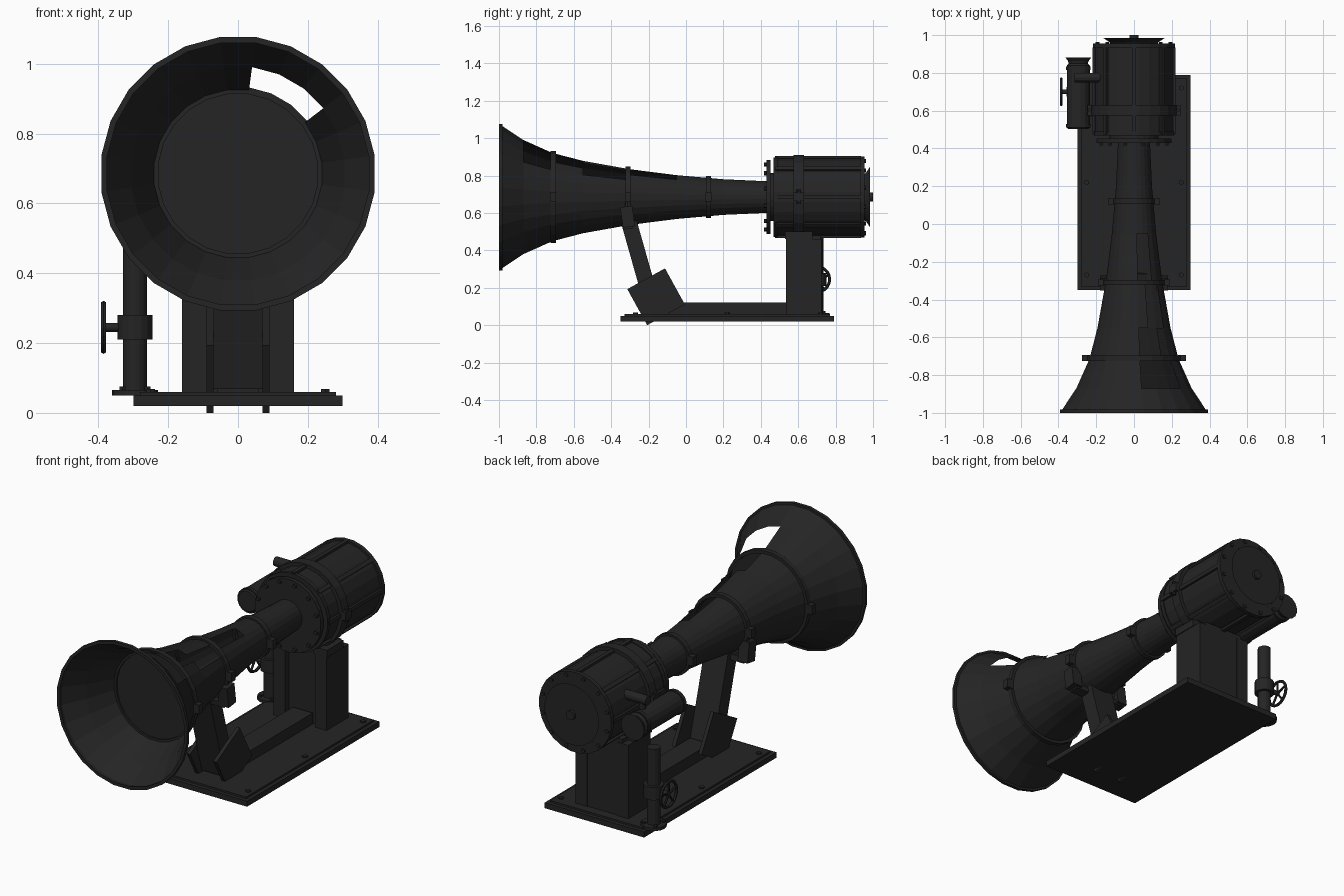
import bpy, bmesh, math
from mathutils import Vector, Matrix

if "Cube" in bpy.data.objects:
    bpy.data.objects.remove(bpy.data.objects["Cube"], do_unlink=True)

paint = bpy.data.materials.new("charcoal_paint")
paint.use_nodes = True
colour = (0.018, 0.018, 0.018, 1)
paint.diffuse_color = colour
paint.node_tree.nodes["Principled BSDF"].inputs["Base Color"].default_value = colour

AXIS_Z = 0.685          # height of the horn and motor axis
PIPE = (-0.295, 0.70)   # position of the valve pipe


def finish(bm, name, recalc=True):
    if recalc:
        bmesh.ops.recalc_face_normals(bm, faces=bm.faces)
    mesh = bpy.data.meshes.new(name)
    bm.to_mesh(mesh)
    bm.free()
    mesh.materials.append(paint)
    obj = bpy.data.objects.new(name, mesh)
    bpy.context.collection.objects.link(obj)
    return obj


def box(name, xs, ys, zs, tilt=0):
    """Box from ranges, tilted about x through its centre."""
    bm = bmesh.new()
    spans = (xs, ys, zs)
    size = [b - a for a, b in spans]
    centre = Vector([(a + b) / 2 for a, b in spans])
    m = Matrix.Translation(centre) @ Matrix.Rotation(math.radians(tilt), 4, 'X')
    bmesh.ops.create_cube(bm, size=1, matrix=m @ Matrix.Diagonal((*size, 1)))
    return finish(bm, name)


def rod(name, a, b, r, sides=12):
    a, b = Vector(a), Vector(b)
    d = b - a
    m = Matrix.Translation((a + b) / 2) @ d.to_track_quat('Z', 'Y').to_matrix().to_4x4()
    bm = bmesh.new()
    bmesh.ops.create_cone(bm, cap_ends=True, segments=sides, radius1=r, radius2=r,
                          depth=d.length, matrix=m)
    return finish(bm, name)


def lathe(name, profile, x=0, z=AXIS_Z, sides=24, caps=True, closed=False, holes=()):
    """Revolve (y, radius) points around a line along y; holes are (band, cell) pairs."""
    bm = bmesh.new()
    step = math.tau / sides
    rings = [[bm.verts.new((x + r * math.sin((i + .5) * step), y,
                            z + r * math.cos((i + .5) * step))) for i in range(sides)]
             for y, r in profile]
    pairs = list(zip(rings, rings[1:] + (rings[:1] if closed else [])))
    for band, (p, q) in enumerate(pairs):
        for i in range(sides):
            if (band, i) not in holes:
                j = (i + 1) % sides
                bm.faces.new((p[i], p[j], q[j], q[i]))
    if caps and not closed:
        bm.faces.new(rings[0])
        bm.faces.new(rings[-1])
    return finish(bm, name)


def band(name, y0, y1, inner, outer):
    return lathe(name, [(y0, inner), (y0, outer), (y1, outer), (y1, inner)], closed=True)


def bolt_circle(name, y0, y1, radius, count, size):
    for i in range(count):
        a = math.tau * (i + .5) / count
        x, z = radius * math.sin(a), AXIS_Z + radius * math.cos(a)
        rod(f"{name}_{i + 1}", (x, y0, z), (x, y1, z), size, 6)


# Horn with open cells torn from its upper side
missing = [(0, 0), (0, 1), (0, 2), (1, 0), (1, 1), (2, 1), (2, 2), (3, 0), (3, 1)]
lathe("horn", [(-.985, .385), (-.87, .308), (-.715, .238), (-.55, .195), (-.3, .15),
               (-.05, .118), (.2, .096), (.44, .085)], caps=False,
      holes={(b + 1, c) for b, c in missing})
band("horn_rim", -1, -.982, .378, .395)
lathe("horn_diaphragm", [(-.715, .237), (-.705, .232)])

# Horn clamp bands and their side lugs
for label, y, r in (("front", -.71, .236), ("middle", -.31, .152), ("rear", .12, .1)):
    band(label + "_horn_band", y - .014, y + .014, r - .006, r + .013)
    for s, side in ((1, "left"), (-1, "right")):
        x = s * (r + .018)
        box(f"{label}_band_lug_{side}", (x - .02, x + .02), (y - .016, y + .016),
            (AXIS_Z - .025, AXIS_Z + .025))

# Base plates and hold-down bolts
box("base_plate", (-.3, .3), (-.35, .79), (.02, .05))
box("base_top_plate", (-.28, .28), (-.33, .77), (.05, .06))
for x in (-.25, .25):
    for y in (-.27, .22, .72):
        rod("base_bolt", (x, y, .06), (x, y, .068), .014, 6)

# Leaning front support between two tilted cheek plates
box("front_leg", (-.07, .07), (-.28, -.196), (.07, .56), 15.8)
for s in (-1, 1):
    box("leg_cheek_plate", (s * .08 - .01, s * .08 + .01), (-.275, -.045), (.042, .262), 28.8)
    box("horn_saddle_block", (s * .15 - .03, s * .15 + .03), (-.345, -.28), (.525, .635), 8)
    rod("saddle_bolt", (s * .15, -.315, .62), (s * .15, -.31, .7), .012, 8)
box("saddle_crossbar", (-.15, .15), (-.335, -.285), (.515, .545), 8)

# Spine beam and rear pedestal
box("spine_beam", (-.06, .06), (-.12, .56), (.05, .12))
box("pedestal_core", (-.12, .12), (.57, .72), (.05, .48))
for s in (-1, 1):
    x0, x1 = sorted((s * .09, s * .16))
    box("pedestal_post", (x0, x1), (.535, .67), (.05, .47))
    box("pedestal_rear_post", (x0, x1), (.67, .725), (.05, .46))
    box("pedestal_cap", (x0 - .005, x1 + .005), (.53, .675), (.46, .5))

# Motor drum with end plates
lathe("motor_front_plate", [(.43, .2), (.452, .2)])
lathe("motor_neck", [(.45, .13), (.475, .13)])
lathe("motor_drum", [(.468, .19), (.468, .208), (.935, .208), (.935, .19)])
band("motor_front_band", .468, .49, .2, .214)
band("motor_belt", .575, .63, .2, .228)
band("motor_rear_band", .932, .955, .17, .219)
lathe("motor_end_plate", [(.935, .2), (.953, .2)])
lathe("motor_end_dish", [(.953, .125), (.962, .13), (.985, .165)])
rod("motor_end_knob", (0, .98, AXIS_Z), (0, 1, AXIS_Z), .025)
bolt_circle("front_plate_bolt", .416, .434, .18, 12, .011)
bolt_circle("rear_plate_bolt", .945, .963, .2, 12, .011)

# Lengthwise ribs around the drum
for i in range(8):
    bm = bmesh.new()
    m = (Matrix.Translation((0, .705, AXIS_Z)) @ Matrix.Rotation(math.tau * i / 8, 4, 'Y')
         @ Matrix.Translation((0, 0, .208)) @ Matrix.Diagonal((.022, .46, .022, 1)))
    bmesh.ops.create_cube(bm, size=1, matrix=m)
    finish(bm, f"drum_rib_{i + 1}")
for s in (-1, 1):
    box("belt_lug", (s * .23 - .015, s * .23 + .015), (.575, .63), (.665, .71))
    rod("belt_bolt", (s * .235, .602, .65), (s * .235, .602, .725), .01, 8)

# Side canister with flared end and bracket arm
cx, cz = PIPE[0], .655
lathe("side_canister", [(.503, .055), (.512, .062), (.84, .062), (.85, .052), (.862, .055),
                        (.882, .07)], cx, cz, 16)
for y in (.52, .825):
    lathe("canister_collar", [(y - .01, .067), (y + .01, .067)], cx, cz, 16)
rod("canister_arm", (-.315, .775, .765), (-.13, .775, .765), .025)
rod("canister_arm_post", (-.28, .775, .69), (-.28, .775, .765), .018)
box("canister_mount", (-.25, -.19), (.57, .63), (.63, .68))

# Valve pipe
px, py = PIPE
rod("pipe", (px, py, .05), (px, py, .48), .034, 16)
rod("pipe_flange", (px, py, .05), (px, py, .066), .066, 16)
for i in range(4):
    a = math.tau * (i + .5) / 4
    bx, by = px + .05 * math.cos(a), py + .05 * math.sin(a)
    rod("flange_bolt", (bx, by, .06), (bx, by, .075), .01, 6)
rod("valve_body", (px, py, .21), (px, py, .28), .05, 16)
rod("valve_stem", (px - .03, py, .245), (px - .095, py, .245), .013)

# Hand wheel with spokes
bpy.ops.mesh.primitive_torus_add(location=(px - .09, py, .245), rotation=(0, math.pi / 2, 0),
                                 major_radius=.068, minor_radius=.008,
                                 major_segments=20, minor_segments=6)
bpy.context.object.name = "hand_wheel"
bpy.context.object.data.materials.append(paint)
for i in range(5):
    a = math.tau * i / 5
    rod("wheel_spoke", (px - .09, py, .245),
        (px - .09, py + .067 * math.sin(a), .245 + .067 * math.cos(a)), .006, 6)
